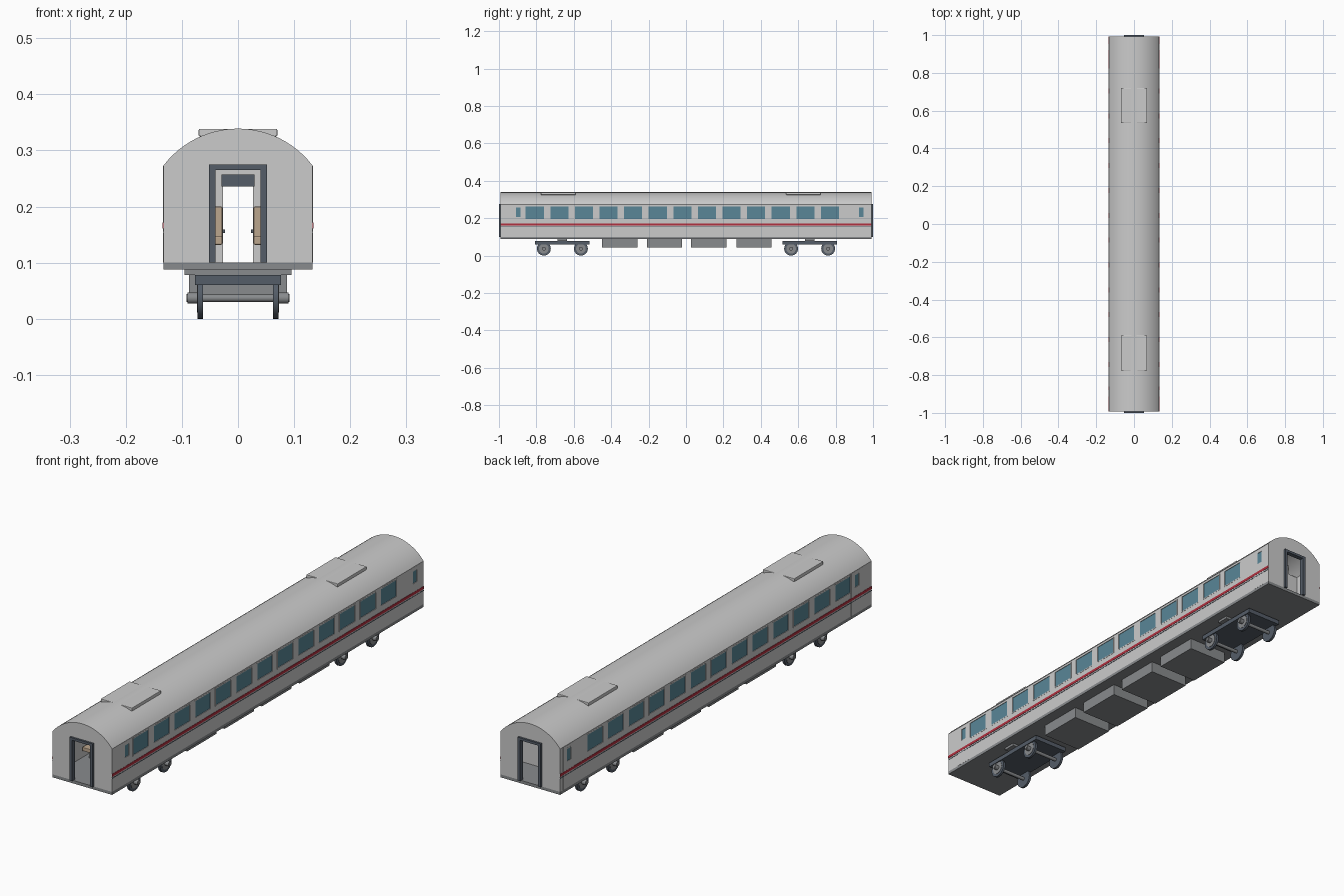
import bpy, bmesh, math
from mathutils import Matrix, Vector

if "Cube" in bpy.data.objects:
    bpy.data.objects.remove(bpy.data.objects["Cube"])


def material(name, rgb):
    m = bpy.data.materials.new(name)
    m.diffuse_color = (*rgb, 1)
    m.use_nodes = True
    m.node_tree.nodes["Principled BSDF"].inputs["Base Color"].default_value = m.diffuse_color
    return m


GLASS = material("glass_blue", (0.10, 0.24, 0.31))
RED = material("stripe_red", (0.45, 0.03, 0.05))
DARK = material("dark_steel", (0.09, 0.11, 0.14))
BEIGE = material("seat_beige", (0.50, 0.38, 0.27))
UNDER = material("underframe_grey", (0.25, 0.26, 0.27))
BODY = material("body_grey", (0.66, 0.68, 0.69))


def finish(name, bm, mat=None, bevel=0, smooth=False):
    me = bpy.data.meshes.new(name)
    bmesh.ops.recalc_face_normals(bm, faces=bm.faces)
    bm.to_mesh(me)
    bm.free()
    ob = bpy.data.objects.new(name, me)
    bpy.context.collection.objects.link(ob)
    if mat:
        me.materials.append(mat)
    if bevel:
        mod = ob.modifiers.new("bevel", "BEVEL")
        mod.width, mod.segments = bevel, 2
    if smooth:
        smooth_edges(ob)
    return ob


def smooth_edges(ob):
    bpy.ops.object.select_all(action="DESELECT")
    ob.select_set(True)
    bpy.context.view_layer.objects.active = ob
    bpy.ops.object.shade_smooth_by_angle(angle=math.radians(30))


def boxes(name, spans, mat=None, bevel=0):
    """Each span is (x0, x1, y0, y1, z0, z1)."""
    bm = bmesh.new()
    for x0, x1, y0, y1, z0, z1 in spans:
        c = Vector((x0 + x1, y0 + y1, z0 + z1)) / 2
        s = Matrix.Diagonal((x1 - x0, y1 - y0, z1 - z0, 1))
        bmesh.ops.create_cube(bm, size=1, matrix=Matrix.Translation(c) @ s)
    return finish(name, bm, mat, bevel)


def both_sides(spans):
    return spans + [(-b, -a, *rest) for a, b, *rest in spans]


def cylinders_x(name, items, mat=None, n=32):
    """Cylinders along x; each item is (x0, x1, y, z, radius)."""
    bm = bmesh.new()
    for x0, x1, y, z, r in items:
        m = Matrix.Translation(((x0 + x1) / 2, y, z)) @ Matrix.Rotation(math.pi / 2, 4, "Y")
        bmesh.ops.create_cone(bm, cap_ends=True, segments=n, radius1=r, radius2=r,
                              depth=abs(x1 - x0), matrix=m)
    return finish(name, bm, mat, smooth=True)


def coach_prism(name, w, z0, zs, zt, y):
    """Straight sides with an arched roof, extruded along y."""
    rise = zt - zs
    r = (w * w + rise * rise) / (2 * rise)
    a = math.asin(w / r)
    pts = [(-w, z0), (w, z0)]
    for i in range(25):
        t = a - 2 * a * i / 24
        pts.append((r * math.sin(t), zt - r + r * math.cos(t)))
    bm = bmesh.new()
    f = bm.faces.new([bm.verts.new((px, -y, pz)) for px, pz in pts])
    ext = bmesh.ops.extrude_face_region(bm, geom=[f])
    moved = [v for v in ext["geom"] if isinstance(v, bmesh.types.BMVert)]
    bmesh.ops.translate(bm, verts=moved, vec=(0, 2 * y, 0))
    return finish(name, bm, BODY)


def cut(ob, cutter):
    mod = ob.modifiers.new("cut", "BOOLEAN")
    mod.operation, mod.solver, mod.object = "DIFFERENCE", "EXACT", cutter
    bpy.context.view_layer.objects.active = ob
    bpy.ops.object.modifier_apply(modifier=mod.name)
    bpy.data.objects.remove(cutter)


W, L, FLOOR = 0.133, 0.992, 0.10
# window openings as (y0, y1, z0, z1)
windows = [(-0.861 + 0.1315 * i, -0.756 + 0.1315 * i, 0.193, 0.267) for i in range(13)]
door_ys = (-0.897, 0.937)
door_windows = [(y - 0.017, y + 0.017, 0.203, 0.26) for y in door_ys]
openings = windows + door_windows

# body shell: hollow, with window and end door openings
shell = coach_prism("body_shell", W, FLOOR, 0.273, 0.339, L)
cut(shell, coach_prism("cavity", W - 0.006, 0.05, 0.271, 0.332, L - 0.008))
cut(shell, boxes("window_cutter", [(-0.2, 0.2, *o) for o in openings]))
cut(shell, boxes("end_door_cutter", [(-0.042, 0.042, -1.2, 1.2, 0.05, 0.267)]))
smooth_edges(shell)
boxes("floor", [(-W, W, -L, L, 0.088, FLOOR)], UNDER)

# glass and window frames
boxes("window_glass", both_sides([(0.129, 0.1315, *o) for o in openings]), GLASS)
t = 0.004
frames = []
for y0, y1, z0, z1 in openings:
    frames += [(0.127, 0.1337, y0, y0 + t, z0, z1), (0.127, 0.1337, y1 - t, y1, z0, z1),
               (0.127, 0.1337, y0 + t, y1 - t, z0, z0 + t), (0.127, 0.1337, y0 + t, y1 - t, z1 - t, z1)]
boxes("window_frames", both_sides(frames), BODY)

# side doors: thin panels around each door window
panels = []
for y, (y0, y1, z0, z1) in zip(door_ys, door_windows):
    a, b = y - 0.035, y + 0.035
    panels += [(W, W + 0.0006, a, y0, FLOOR, 0.272), (W, W + 0.0006, y1, b, FLOOR, 0.272),
               (W, W + 0.0006, y0, y1, FLOOR, z0), (W, W + 0.0006, y0, y1, z1, 0.272)]
boxes("side_doors", both_sides(panels), BODY)

# side stripes
boxes("red_stripe", both_sides([(W, W + 0.0012, -L, L, 0.161, 0.172)]), RED)
boxes("thin_stripe", both_sides([(W, W + 0.001, -L, L, 0.153, 0.156)]), DARK)

# end door frames
end_frames = []
for y0, y1 in ((-1.0, -0.982), (0.982, 1.0)):
    end_frames += [(-0.052, -0.04, y0, y1, FLOOR, 0.275), (0.04, 0.052, y0, y1, FLOOR, 0.275),
                   (-0.04, 0.04, y0, y1, 0.265, 0.275)]
boxes("end_door_frames", end_frames, DARK)

# roof units
boxes("roof_units", [(-0.07, 0.07, -0.775, -0.59, 0.325, 0.3385),
                     (-0.07, 0.07, 0.535, 0.72, 0.325, 0.3385)], BODY, bevel=0.002)

# equipment boxes below the floor
boxes("equipment_boxes", [(-0.087, 0.087, y - 0.094, y + 0.094, 0.043, 0.088)
                          for y in (-0.354, -0.115, 0.122, 0.363)], UNDER)

# bogies
bogies = (-0.661, 0.661)
boxes("bogie_frames", [(-0.077, 0.077, y - 0.145, y + 0.145, 0.06, 0.078) for y in bogies], DARK)
boxes("bolsters", [(-0.095, 0.095, y - 0.025, y + 0.025, 0.078, 0.088) for y in bogies], UNDER)
axles = [y + d for y in bogies for d in (-0.099, 0.099)]
cylinders_x("axles", [(-0.092, 0.092, y, 0.037, 0.007) for y in axles], UNDER, 20)
cylinders_x("wheels", [(s * 0.062, s * 0.072, y, 0.037, 0.037) for y in axles for s in (-1, 1)], DARK)
cylinders_x("wheel_hubs", [(s * 0.072, s * 0.0735, y, 0.037, 0.026) for y in axles for s in (-1, 1)], UNDER)
cylinders_x("axle_boxes", [(s * 0.0735, s * 0.09, y, 0.037, 0.010) for y in axles for s in (-1, 1)], UNDER, 20)

# seats, two each side of the aisle, one row per window
cushions, backs, legs, arms = [], [], [], []
for i in range(12):
    y = -0.79 + 0.1315 * i
    for x in (0.028, 0.076):
        cushions.append((x, x + 0.045, y - 0.03, y + 0.025, 0.132, 0.147))
        backs.append((x, x + 0.045, y + 0.022, y + 0.035, 0.14, 0.2))
    legs.append((0.045, 0.105, y - 0.01, y + 0.01, FLOOR, 0.132))
    arms.append((0.023, 0.028, y - 0.025, y + 0.03, 0.153, 0.159))
boxes("seat_cushions", both_sides(cushions), BEIGE, bevel=0.002)
boxes("seat_backs", both_sides(backs), BEIGE, bevel=0.002)
boxes("seat_legs", both_sides(legs), UNDER)
boxes("armrests", both_sides(arms), DARK)

# luggage racks
boxes("luggage_racks", both_sides([(0.075, 0.128, -0.85, 0.84, 0.272, 0.276)]), BODY)

# vestibule partition with sign over its doorway
boxes("partition", both_sides([(0.027, 0.127, 0.85, 0.858, FLOOR, 0.271)])
      + [(-0.027, 0.027, 0.85, 0.858, 0.257, 0.271), (-0.085, 0.085, 0.85, 0.858, 0.271, 0.31)], BODY)
boxes("partition_sign", [(-0.029, 0.029, 0.842, 0.85, 0.236, 0.257)], DARK)
